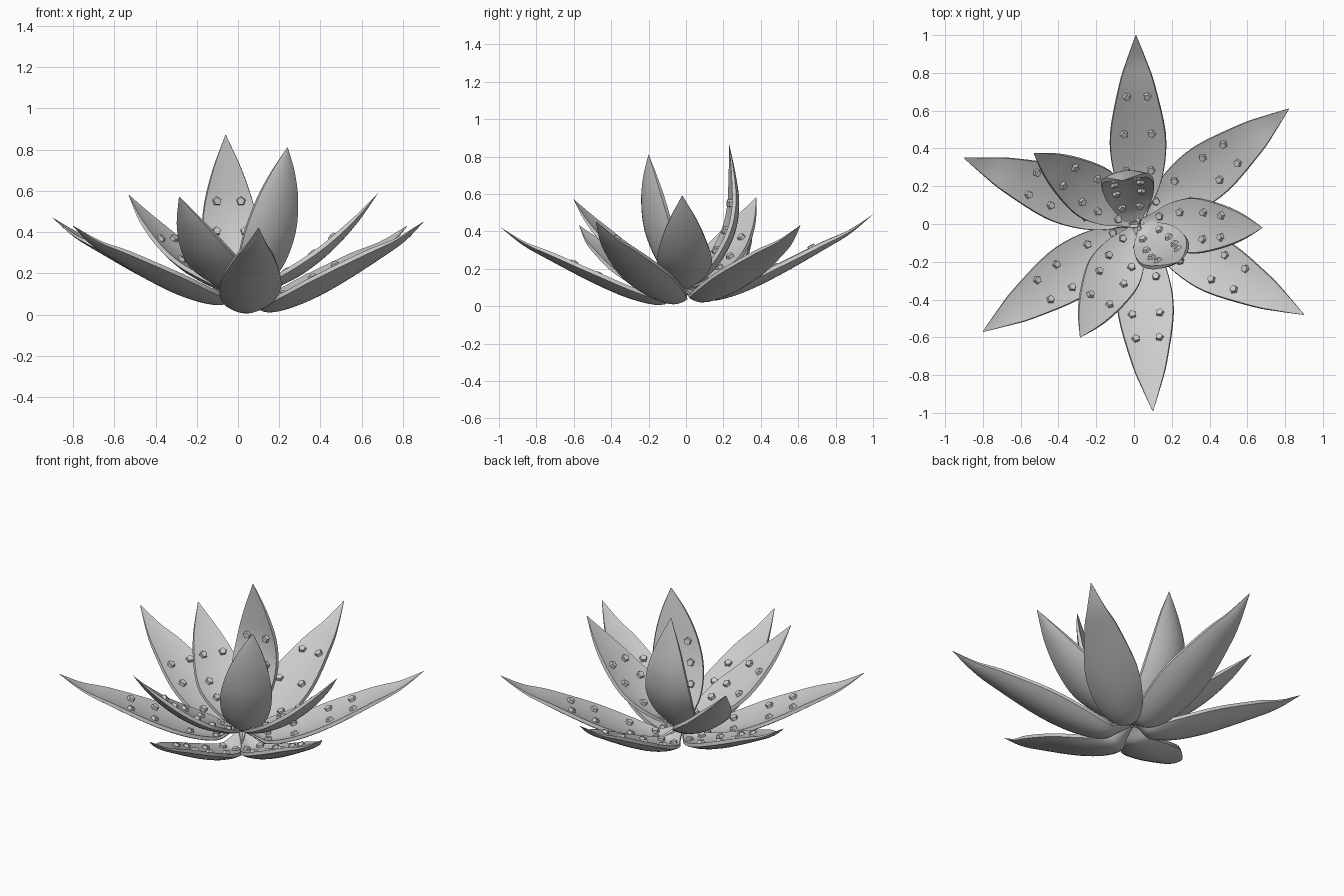
import bpy, bmesh, math
from mathutils import Vector, Matrix

cube = bpy.data.objects.get("Cube")
if cube:
    bpy.data.objects.remove(cube, do_unlink=True)

grey = bpy.data.materials.new("plain_grey")
grey.use_nodes = True
COLOUR = (0.6, 0.6, 0.6, 1)
grey.diffuse_color = COLOUR
grey.node_tree.nodes["Principled BSDF"].inputs["Base Color"].default_value = COLOUR

UP = Vector((0, 0, 1))
ACROSS = 10   # strips across a leaf
STEPS = 4     # rings between profile points

# Leaf profiles: distance out, height of the underside, half width
OUTER = [(0, .08, .025), (.06, .045, .045), (.14, .01, .085), (.3, .048, .135),
         (.5, .138, .148), (.75, .275, .095), (.88, .352, .05), (1, .45, .002)]
INNER = [(0, .09, .025), (.07, .1, .06), (.17, .135, .115), (.3, .205, .148),
         (.43, .31, .125), (.55, .442, .075), (.65, .585, .002)]
UPRIGHT_BACK = [(0, .09, .035), (.1, .14, .085), (.2, .24, .128), (.28, .39, .14),
                (.305, .55, .118), (.285, .71, .07), (.25, .87, .002)]
UPRIGHT_FRONT = [(0, .09, .035), (.08, .14, .09), (.15, .24, .132), (.215, .39, .142),
                 (.25, .55, .115), (.262, .69, .065), (.262, .81, .002)]

LOW = (.03, 0, 0)
MIDDLE = (.03, 0, .015)
HIGH = (.03, 0, .045)
# Leaf name: profile, base, tip, twist of the facing direction in degrees
LEAVES = {
    "outer_leaf_back": (OUTER, MIDDLE, (.01, 1.0, .49), 0),
    "outer_leaf_back_left": (OUTER, MIDDLE, (.82, .61, .43), 0),
    "outer_leaf_front_left": (OUTER, LOW, (.90, -.48, .45), 0),
    "outer_leaf_front": (OUTER, LOW, (.10, -.99, .42), 0),
    "outer_leaf_front_right": (OUTER, HIGH, (-.80, -.57, .43), 0),
    "outer_leaf_back_right": (OUTER, HIGH, (-.90, .35, .47), 0),
    "inner_leaf_back_right": (INNER, LOW, (-.53, .375, .58), 0),
    "inner_leaf_front_right": (INNER, LOW, (-.285, -.60, .57), 0),
    "inner_leaf_left": (INNER, LOW, (.68, -.02, .59), 0),
    "upright_leaf_back": (UPRIGHT_BACK, (-.005, 0, 0), (-.06, .23, .87), -7),
    "upright_leaf_front": (UPRIGHT_FRONT, (.055, 0, 0), (.24, -.20, .81), -12),
}


def smooth_profile(points):
    """Catmull-Rom curve through the profile points."""
    p = [Vector(q) for q in points]
    p = [2 * p[0] - p[1]] + p + [2 * p[-1] - p[-2]]
    out = []
    for a, b, c, d in zip(p, p[1:], p[2:], p[3:]):
        for k in range(STEPS):
            t = k / STEPS
            out.append(b + (c - a) * t / 2 + (2 * a - 5 * b + 4 * c - d) * t * t / 2
                       + (3 * b - a - 3 * c + d) * t ** 3 / 2)
    return out + [p[-2]]


def finish(name, bm, angle):
    bmesh.ops.recalc_face_normals(bm, faces=bm.faces)
    mesh = bpy.data.meshes.new(name)
    bm.to_mesh(mesh)
    bm.free()
    mesh.materials.append(grey)
    obj = bpy.data.objects.new(name, mesh)
    bpy.context.collection.objects.link(obj)
    bpy.ops.object.select_all(action="DESELECT")
    obj.select_set(True)
    bpy.context.view_layer.objects.active = obj
    bpy.ops.object.shade_smooth_by_angle(angle=math.radians(angle))


def leaf_frames(profile, base, tip, twist):
    """Centre, side direction, normal, half width and cupping along one leaf."""
    base = Vector(base)
    reach = Vector(tip) - base
    heading = math.atan2(reach.y, reach.x) + math.radians(twist)
    out = Vector((math.cos(heading), math.sin(heading), 0))
    side = UP.cross(out)
    scale = reach.dot(out) / profile[-1][0]
    drift = reach.dot(side)
    rise = reach.z - profile[-1][1]
    rings = smooth_profile(profile)
    last = len(rings) - 1
    spots = []
    for r in rings:
        t = r.y / profile[-1][1] if profile[-1][1] > .8 else r.x / profile[-1][0]
        spots.append(base + out * r.x * scale + side * drift * t * t + UP * (r.y + rise * t))
    frames = []
    for i, spot in enumerate(spots):
        along = spots[min(i + 1, last)] - spots[max(i - 1, 0)]
        normal = along.cross(side).normalized()
        frames.append((spot, side, normal, max(rings[i].z, .002), .38 - .2 * i / last))
    return frames


def underside(u, w, cup):
    return cup * w * u * u


def topside(u, w, cup):
    return underside(u, w, cup) + min(.02, .2 * w) + .15 * w * (1 - u * u)


def build_leaf(name, frames):
    bm = bmesh.new()
    us = [-1 + 2 * k / ACROSS for k in range(ACROSS + 1)]
    loops = []
    for spot, side, normal, w, cup in frames:
        section = [(u, underside(u, w, cup)) for u in us]
        section += [(u * .97, topside(u, w, cup)) for u in reversed(us)]
        loops.append([bm.verts.new(spot + side * u * w + normal * h) for u, h in section])
    for a, b in zip(loops, loops[1:]):
        for k in range(len(a)):
            n = (k + 1) % len(a)
            bm.faces.new((a[k], a[n], b[n], b[k]))
    bm.faces.new(loops[0])
    bm.faces.new(loops[-1])
    finish(name, bm, 40)


def build_studs(name, frames):
    """Pairs of five-sided studs on the upper face."""
    bm = bmesh.new()
    lengths = [0]
    for a, b in zip(frames, frames[1:]):
        lengths.append(lengths[-1] + (b[0] - a[0]).length)
    for fraction in (.15, .3, .46, .64):
        i = min(range(len(frames)), key=lambda k: abs(lengths[k] - fraction * lengths[-1]))
        spot, side, normal, w, cup = frames[i]
        for u in (-.5, .5):
            lean = (normal - side * .3 * u).normalized()
            place = spot + side * u * w + normal * topside(u, w, cup) + lean * .004
            turn = lean.to_track_quat("Z", "Y").to_matrix().to_4x4()
            bmesh.ops.create_cone(bm, cap_ends=True, segments=5, radius1=.026, radius2=.019,
                                  depth=.026, matrix=Matrix.Translation(place) @ turn)
    finish(name, bm, 20)


for leaf_name, shape in LEAVES.items():
    frames = leaf_frames(*shape)
    build_leaf(leaf_name, frames)
    build_studs(leaf_name + "_studs", frames)
